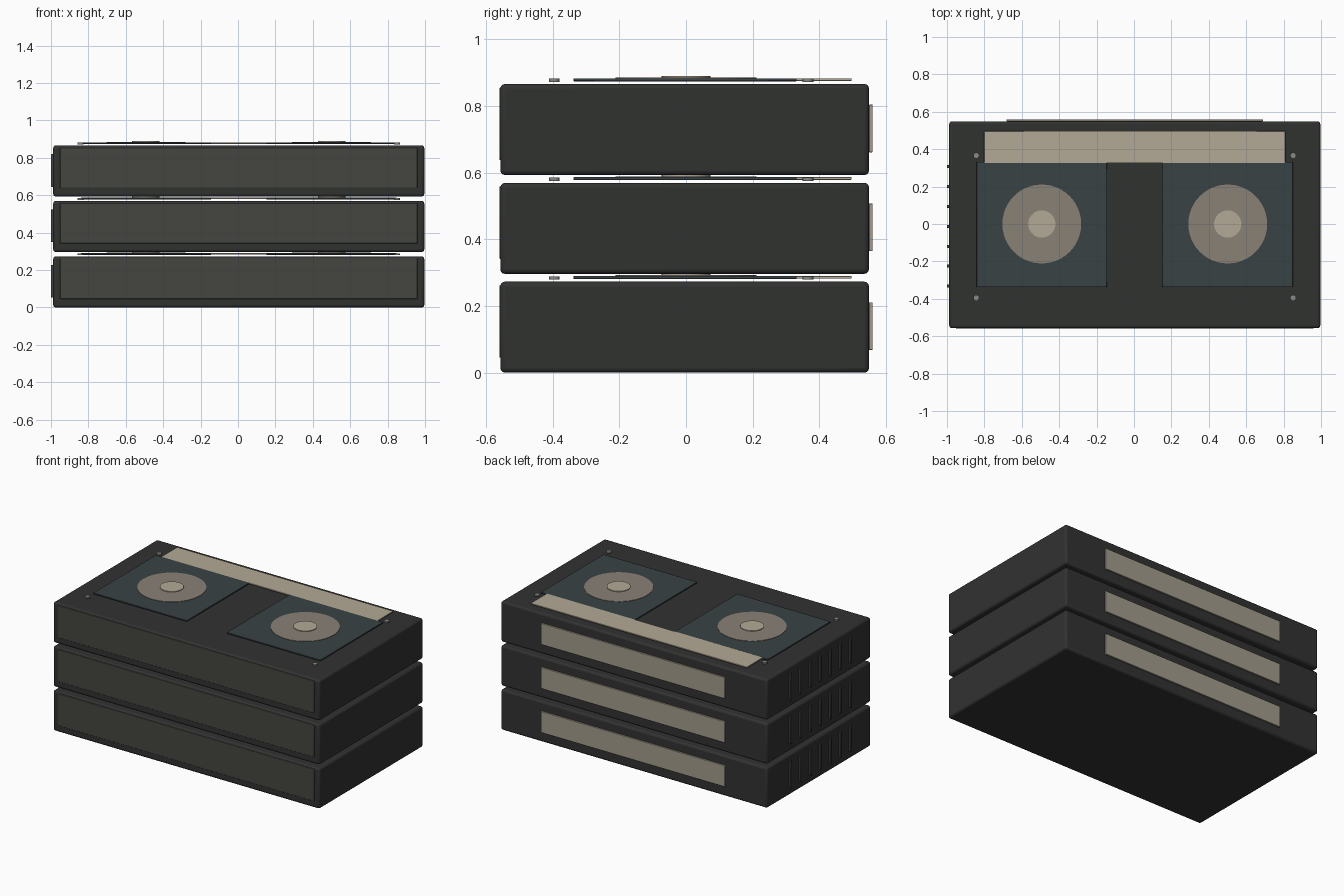
import bpy, math

if "Cube" in bpy.data.objects:
    bpy.data.objects.remove(bpy.data.objects["Cube"])

def material(name, rgb):
    m = bpy.data.materials.new(name)
    m.diffuse_color = (*rgb, 1)
    m.use_nodes = True
    m.node_tree.nodes["Principled BSDF"].inputs["Base Color"].default_value = m.diffuse_color
    return m

SHELL = material("shell_black", (0.03, 0.032, 0.03))
FRONT = material("front_charcoal", (0.06, 0.06, 0.05))
GLASS = material("window_teal", (0.04, 0.055, 0.06))
PAPER = material("label_paper", (0.45, 0.40, 0.31))
SPINE = material("spine_paper", (0.37, 0.33, 0.26))
REEL = material("reel_tan", (0.25, 0.22, 0.18))
METAL = material("screw_grey", (0.25, 0.25, 0.23))
RIB = material("rib_grey", (0.06, 0.06, 0.06))

def finish(name, mat, bevel, segments):
    ob = bpy.context.object
    ob.name = name
    ob.data.materials.append(mat)
    if bevel:
        mod = ob.modifiers.new("bevel", 'BEVEL')
        mod.width, mod.segments = bevel, segments
    bpy.ops.object.shade_smooth_by_angle(angle=math.radians(35))
    return ob

def box(name, x, y, z, mat, bevel=0.0, segments=2):
    """Box from (min, max) ranges on each axis."""
    r = (x, y, z)
    bpy.ops.mesh.primitive_cube_add(size=1, location=[(a + b) / 2 for a, b in r])
    bpy.context.object.scale = [b - a for a, b in r]
    bpy.ops.object.transform_apply(location=False, rotation=False, scale=True)
    return finish(name, mat, bevel, segments)

def disc(name, x, y, z, radius, mat, sides=48):
    bpy.ops.mesh.primitive_cylinder_add(vertices=sides, radius=radius,
                                        depth=z[1] - z[0],
                                        location=(x, y, (z[0] + z[1]) / 2))
    return finish(name, mat, 0, 1)

CX = 0.004       # shell centre, offset by the ribs on the left
PITCH = 0.2965   # stacking distance

for i in range(3):
    b = i * PITCH
    n = f"_{i + 1}"
    # cassette shell, front flap and spine label
    box("shell" + n, (CX - 0.992, CX + 0.992), (-0.557, 0.549), (b, b + 0.273), SHELL, 0.014, 3)
    box("front_flap" + n, (CX - 0.955, CX + 0.955), (-0.560, -0.54), (b + 0.045, b + 0.262), FRONT, 0.003)
    box("spine_label" + n, (CX - 0.685, CX + 0.685), (0.549, 0.560), (b + 0.068, b + 0.211), SPINE, 0.002)
    # top label above the windows
    box("top_label" + n, (CX - 0.805, CX + 0.805), (0.325, 0.497), (b + 0.282, b + 0.290), PAPER, 0.002)
    for side, s in (("left", -1), ("right", 1)):
        cx = CX + s * 0.497
        # window with reel and hub
        box(f"window_{side}{n}", (cx - 0.349, cx + 0.349), (-0.338, 0.332), (b + 0.281, b + 0.290), GLASS, 0.003)
        disc(f"reel_{side}{n}", cx, 0, (b + 0.282, b + 0.2925), 0.211, REEL)
        disc(f"hub_{side}{n}", cx, 0, (b + 0.284, b + 0.297), 0.073, PAPER, 32)
        # corner screws
        for end, y in (("front", -0.395), ("back", 0.366)):
            disc(f"screw_{side}_{end}{n}", CX + s * 0.847, y, (b + 0.279, b + 0.289), 0.016, METAL, 16)
    # grip ribs on the left side
    for k in range(7):
        y = -0.332 + k * 0.1065
        box(f"rib_{k + 1}{n}", (-1.0, -0.98), (y - 0.008, y + 0.008), (b + 0.052, b + 0.226), RIB, 0.002)
